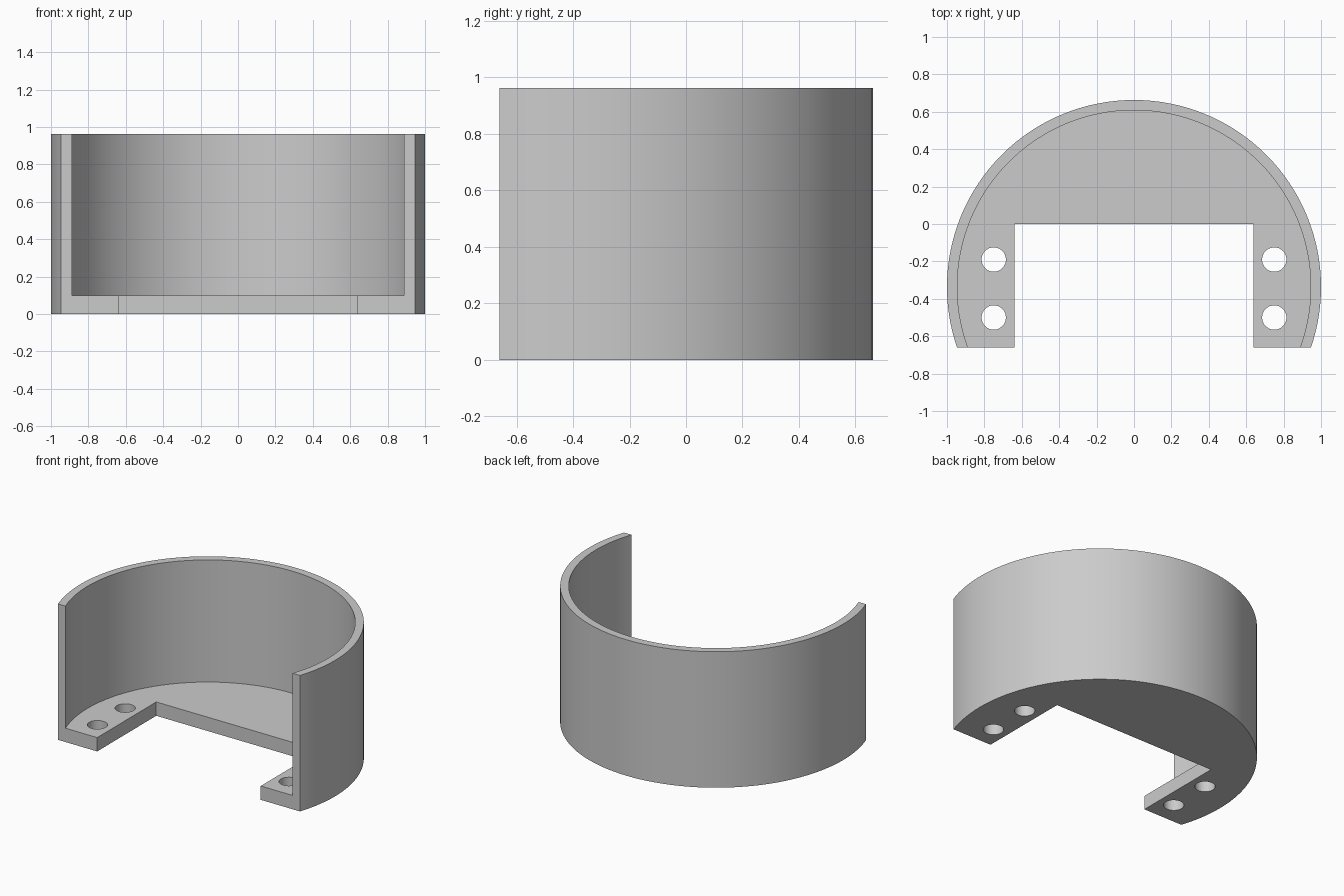
import bpy
import math

R_OUT, R_IN, CY = 1.0, 0.945, -0.337
HEIGHT, FLOOR, FRONT = 0.962, 0.098, -0.66

default = bpy.data.objects.get("Cube")
if default:
    bpy.data.objects.remove(default, do_unlink=True)


def cylinder(name, radius, x, y, z0, z1, sides):
    bpy.ops.mesh.primitive_cylinder_add(vertices=sides, radius=radius, depth=z1 - z0,
                                        location=(x, y, (z0 + z1) / 2))
    bpy.context.object.name = name
    return bpy.context.object


def box(name, x0, x1, y0, y1, z0, z1):
    bpy.ops.mesh.primitive_cube_add(size=1, location=((x0 + x1) / 2, (y0 + y1) / 2, (z0 + z1) / 2))
    ob = bpy.context.object
    ob.name = name
    ob.scale = (x1 - x0, y1 - y0, z1 - z0)
    return ob


# Round shell with a floor
holder = cylinder("holder_body", R_OUT, 0, CY, 0, HEIGHT, 128)

# Cutters: inner space, open front, floor slot and screw holes
cutters = [
    cylinder("inner_cutter", R_IN, 0, CY, FLOOR, HEIGHT + 1, 128),
    box("front_cutter", -2, 2, -3, FRONT, -1, 2),
    box("slot_cutter", -0.64, 0.64, -2, 0, -1, FLOOR + 0.2),
]
for side in (-1, 1):
    for y in (-0.19, -0.50):
        cutters.append(cylinder("hole_cutter", 0.065, side * 0.75, y, -0.5, 0.5, 48))

for cutter in cutters:
    cutter.hide_render = True
    mod = holder.modifiers.new(cutter.name, 'BOOLEAN')
    mod.operation = 'DIFFERENCE'
    mod.solver = 'EXACT'
    mod.object = cutter

# Bake the cuts and drop the cutters
bpy.ops.object.select_all(action='DESELECT')
holder.select_set(True)
bpy.context.view_layer.objects.active = holder
for mod in list(holder.modifiers):
    bpy.ops.object.modifier_apply(modifier=mod.name)
for cutter in cutters:
    bpy.data.objects.remove(cutter, do_unlink=True)

# Plain grey finish
grey = bpy.data.materials.new("grey")
grey.use_nodes = True
colour = (0.6, 0.6, 0.6, 1)
grey.diffuse_color = colour
grey.node_tree.nodes["Principled BSDF"].inputs["Base Color"].default_value = colour
holder.data.materials.clear()
holder.data.materials.append(grey)

bpy.ops.object.shade_smooth_by_angle(angle=math.radians(30))
